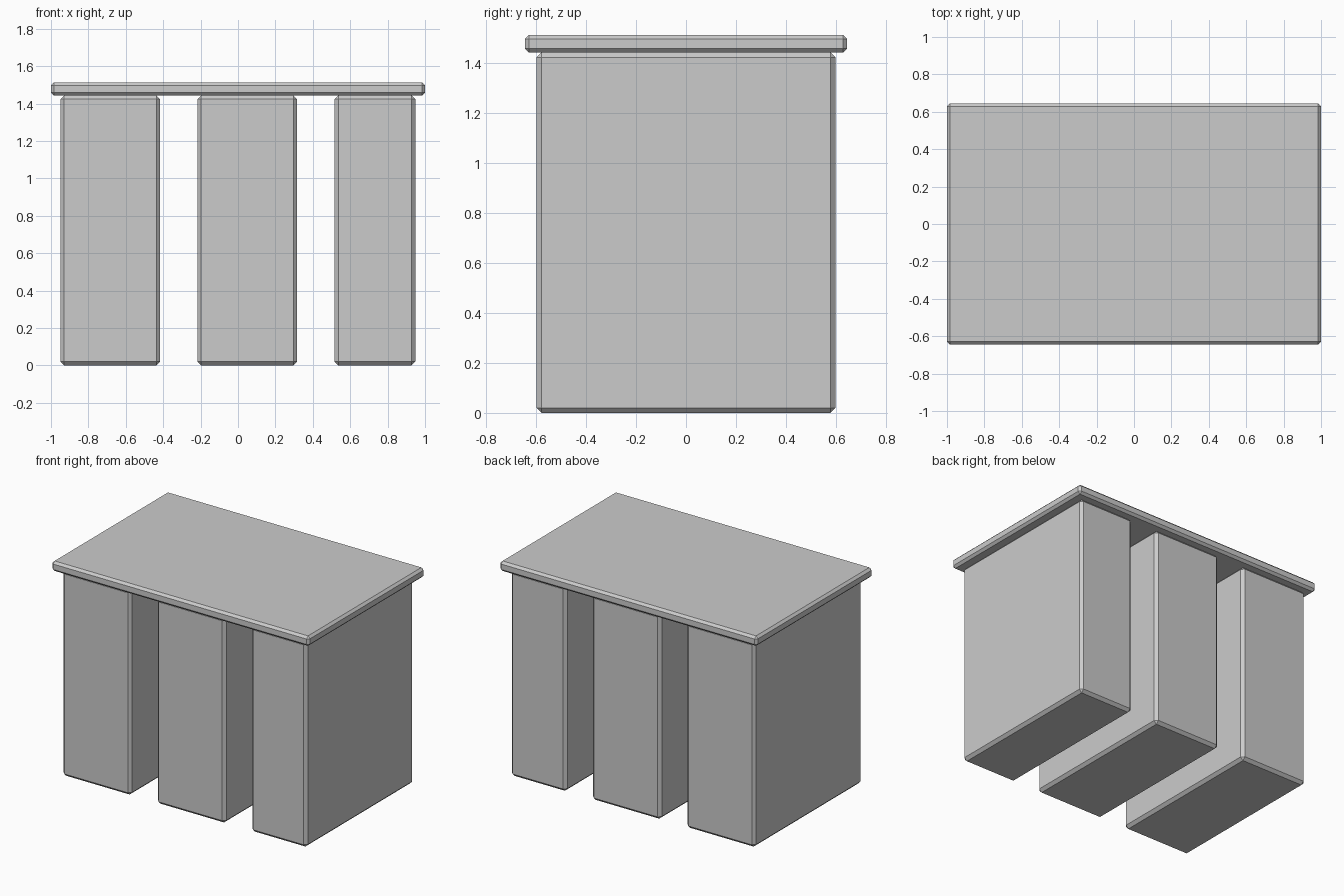
import bpy

if "Cube" in bpy.data.objects:
    bpy.data.objects.remove(bpy.data.objects["Cube"])


def block(name, x, y, z, bevel):
    """Box spanning the given (min, max) ranges, with chamfered edges."""
    ranges = (x, y, z)
    bpy.ops.mesh.primitive_cube_add(size=1, location=[(a + b) / 2 for a, b in ranges])
    ob = bpy.context.object
    ob.name = name
    ob.scale = [b - a for a, b in ranges]
    bpy.ops.object.transform_apply(location=False, rotation=False, scale=True)
    mod = ob.modifiers.new("chamfer", 'BEVEL')
    mod.width = bevel
    mod.segments = 1
    return ob


# Table top
block("table_top", (-1, 1), (-0.645, 0.645), (1.443, 1.513), 0.016)

# Three deep pedestals, the right one narrower
for name, x in (("left_pedestal", (-0.95, -0.417)),
                ("middle_pedestal", (-0.217, 0.316)),
                ("right_pedestal", (0.516, 0.948))):
    block(name, x, (-0.598, 0.598), (0, 1.443), 0.02)
